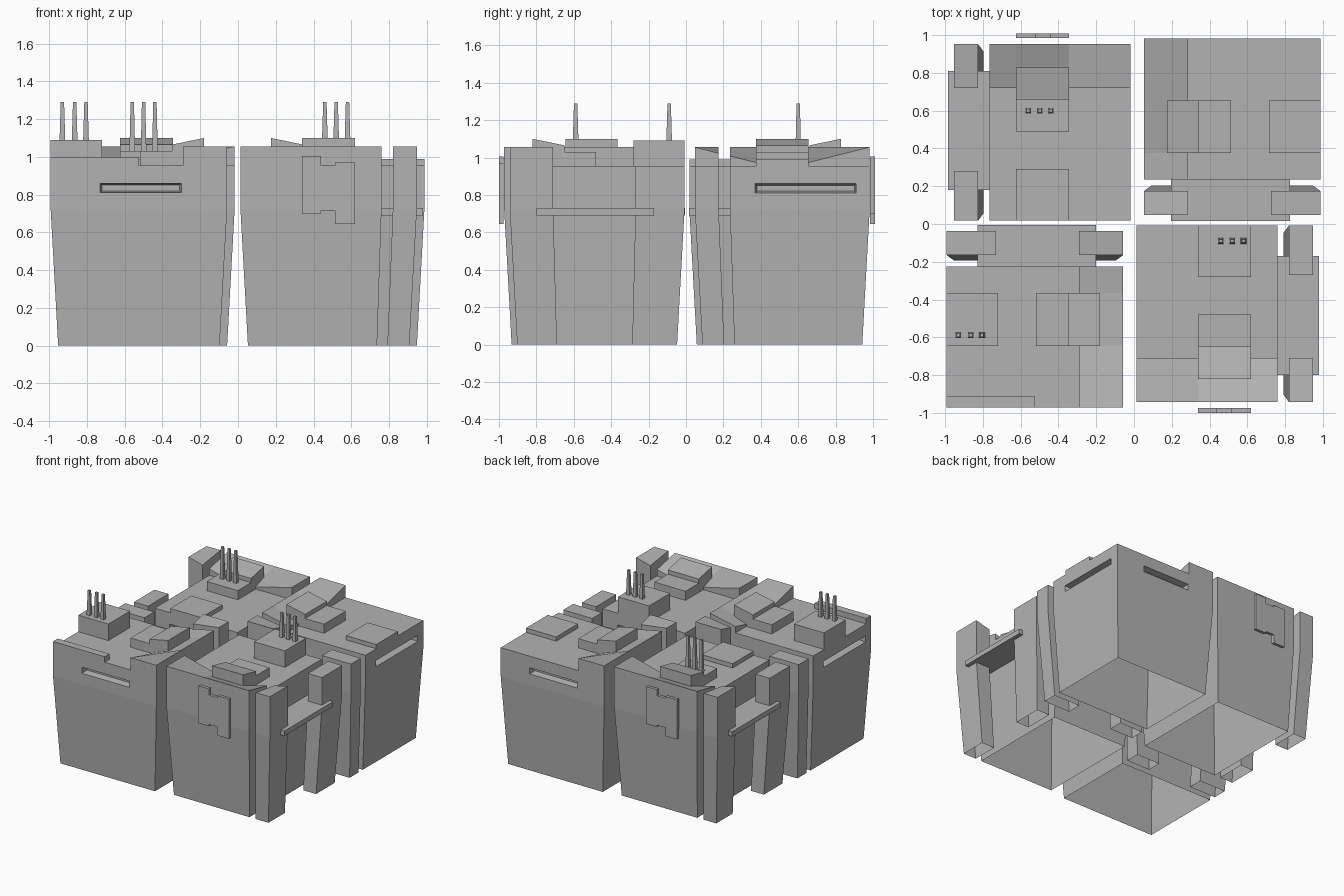
import bpy, bmesh
from math import radians
from mathutils import Matrix, Vector

cube = bpy.data.objects.get("Cube")
if cube:
    bpy.data.objects.remove(cube, do_unlink=True)

GREY = (0.45, 0.45, 0.45, 1)
mat = bpy.data.materials.new("plain grey")
mat.use_nodes = True
mat.diffuse_color = GREY
mat.node_tree.nodes["Principled BSDF"].inputs["Base Color"].default_value = GREY

TOP, RIM, KINK, TAPER = 0.955, 1.055, 0.72, 0.915
HALF = 0.467


def loft(rings, open_start=False):
    """Bridge a list of equal closed rings and cap the ends."""
    bm = bmesh.new()
    rows = [[bm.verts.new(p) for p in ring] for ring in rings]
    n = len(rows[0])
    for a, b in zip(rows, rows[1:]):
        for i in range(n):
            j = (i + 1) % n
            bm.faces.new((a[i], a[j], b[j], b[i]))
    if not open_start:
        bm.faces.new(rows[0][::-1])
    bm.faces.new(rows[-1])
    bmesh.ops.recalc_face_normals(bm, faces=bm.faces)
    return bm


def rect(u0, u1, v0, v1, z, s=1.0):
    return [(u * s, v * s, z) for u, v in ((u0, v0), (u1, v0), (u1, v1), (u0, v1))]


def block(u0, u1, v0, v1, z0, z1):
    return loft([rect(u0, u1, v0, v1, z) for z in (z0, z1)])


def tower(*r):
    """Upright shell, open below, narrowing towards the ground."""
    return loft([rect(*r, 0, TAPER), rect(*r, KINK), rect(*r, TOP)], True)


def rim_cap(columns):
    """Raised edge whose inner side dips towards the middle."""
    v0, v1 = -HALF, -0.235
    rings = []
    for u in columns:
        dip = RIM - 0.25 * min(max(HALF - abs(u), 0), 0.33)
        rings.append([(u, v0, TOP), (u, v1, TOP), (u, v1, dip), (u, v0, RIM)])
    return loft(rings)


def cut_slot(bm, normal, along, lo, hi):
    """Sink a narrow horizontal slot into one upright wall."""
    normal, along = Vector(normal), Vector(along)
    up = Vector((0, 0, 1))

    def wall():
        bm.normal_update()
        return [f for f in bm.faces
                if f.normal.dot(normal) > 0.999 and f.calc_center_median().z > KINK]

    for axis, values in ((along, (lo, hi)), (up, (0.81, 0.86))):
        for d in values:
            faces = wall()
            geom = faces + list({e for f in faces for e in f.edges})
            geom += list({v for f in faces for v in f.verts})
            bmesh.ops.bisect_plane(bm, geom=geom, plane_co=axis * d, plane_no=axis)
    slot = [f for f in wall()
            if lo < f.calc_center_median().dot(along) < hi
            and 0.81 < f.calc_center_median().z < 0.86]
    bmesh.ops.inset_individual(bm, faces=slot, thickness=0.014, depth=-0.05)


def add(name, bm, frame):
    mesh = bpy.data.meshes.new(name)
    bm.to_mesh(mesh)
    bm.free()
    mesh.materials.append(mat)
    obj = bpy.data.objects.new(name, mesh)
    obj.matrix_world = frame
    bpy.context.collection.objects.link(obj)


def build_unit(side, x, y, angle, box_top, pins, pin_base, plate=False, lip=False):
    frame = Matrix.Translation((x, y, 0)) @ Matrix.Rotation(radians(angle), 4, "Z")

    def part(name, bm):
        add(f"{side}_{name}", bm, frame)

    # Main body with slots and raised rim
    body = tower(-HALF, 0.28, -HALF, HALF)
    cut_slot(body, (-1, 0, 0), (0, 1, 0), -0.225, 0.205)
    cut_slot(body, (0, 1, 0), (1, 0, 0), -0.395, 0.145)
    part("body", body)
    part("body_rim", rim_cap((-HALF, -0.14, 0.14, 0.28)))

    # Side pillars and the shelf joining them
    part("tall_pillar", tower(0.34, HALF, -HALF, -0.235))
    part("tall_pillar_rim", rim_cap((0.34, HALF)))
    part("short_pillar", tower(0.34, HALF, 0.205, HALF))
    part("shelf", block(0.28, 0.5, -0.325, 0.305, 0.69, 0.73))

    # Roof boxes
    part("roof_box", block(-0.14, 0.14, 0.195, HALF, TOP, box_top))
    wedge = ((-0.345, TOP), (-0.005, TOP), (-0.005, 1.03),
             (-0.175, 1.03), (-0.175, 1.065), (-0.345, 1.1))
    part("roof_wedge", loft([[(u, v, z) for v, z in wedge] for u in (-0.14, 0.14)]))

    # Tapered pins
    for i, (u, v) in enumerate(pins):
        rings = [rect(u - h, u + h, v - h, v + h, z)
                 for h, z in ((0.015, pin_base), (0.009, 1.29))]
        part(f"pin_{i + 1}", loft(rings))

    # Stepped plate in front of the outer wall
    if plate:
        outline = ((-0.14, 0.7), (-0.04, 0.7), (-0.04, 0.715), (0.035, 0.715),
                   (0.035, 0.645), (0.14, 0.645), (0.14, 0.97), (0.035, 0.97),
                   (0.035, 0.955), (-0.04, 0.955), (-0.04, 1.005), (-0.14, 1.005))
        part("wall_plate", loft([[(u, v, z) for u, z in outline]
                                 for v in (-0.525, -0.5)]))

    # Low lip along the roof edge
    if lip:
        part("roof_lip", block(-HALF, -0.405, 0, HALF, TOP, 1.0))


# Four turned copies of the unit with small differences
build_unit("front_left", 0.48, -0.475, 0, 1.09,
           [(u, 0.385) for u in (-0.02, 0.04, 0.1)], 1.09, plate=True)
build_unit("back_right", -0.485, 0.485, 180, 0.99,
           [(u, -0.115) for u in (-0.045, 0.015, 0.075)], 1.03, plate=True)
build_unit("front_right", -0.525, -0.505, 90, 1.09,
           [(-0.085, v) for v in (0.28, 0.34, 0.405)], 1.09, lip=True)
build_unit("back_left", 0.52, 0.515, -90, 0.99, [], 0)
